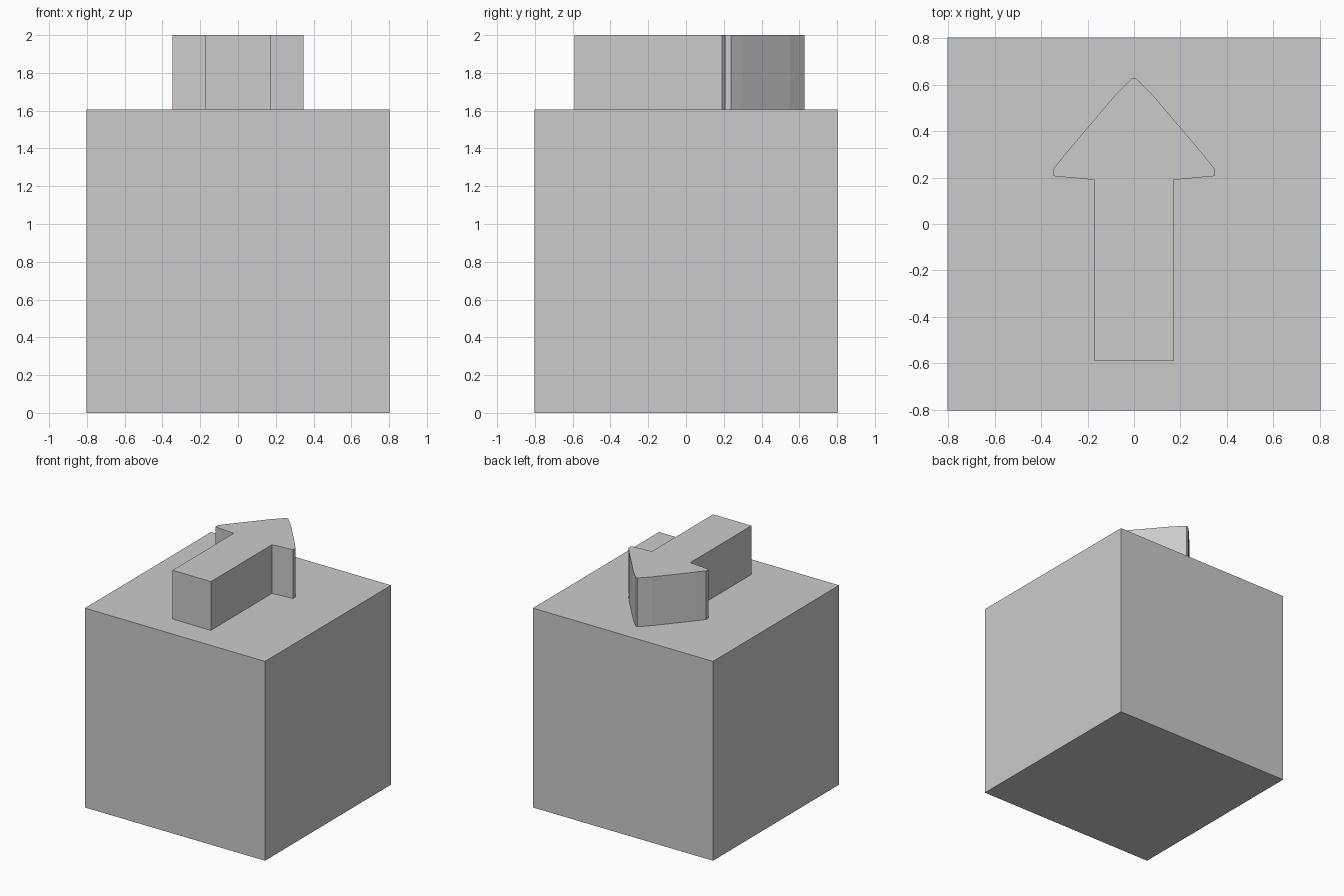
import bpy, bmesh

if "Cube" in bpy.data.objects:
    bpy.data.objects.remove(bpy.data.objects["Cube"])

HALF = 0.803     # half width of the block
BLOCK_TOP = 1.607
TOP = 2.0


def prism(name, outline, z0, z1):
    """Extrude a closed xy outline (counter-clockwise) from z0 to z1."""
    bm = bmesh.new()
    base = bm.faces.new([bm.verts.new((x, y, z0)) for x, y in outline])
    ext = bmesh.ops.extrude_face_region(bm, geom=[base], use_keep_orig=True)
    verts = [g for g in ext["geom"] if isinstance(g, bmesh.types.BMVert)]
    bmesh.ops.translate(bm, verts=verts, vec=(0, 0, z1 - z0))
    bmesh.ops.recalc_face_normals(bm, faces=bm.faces)
    mesh = bpy.data.meshes.new(name)
    bm.to_mesh(mesh)
    bm.free()
    obj = bpy.data.objects.new(name, mesh)
    bpy.context.collection.objects.link(obj)
    return obj


# Cube block
prism("block", [(-HALF, -HALF), (HALF, -HALF), (HALF, HALF), (-HALF, HALF)],
      0, BLOCK_TOP)

# Raised arrow: right half of the outline from tail to tip, then mirrored
right = [(0.171, -0.59), (0.171, 0.19), (0.346, 0.206), (0.346, 0.238),
         (0.30, 0.297), (0.085, 0.55), (0.008, 0.628)]
left = [(-x, y) for x, y in reversed(right)]
prism("arrow", right + left, BLOCK_TOP, TOP)
